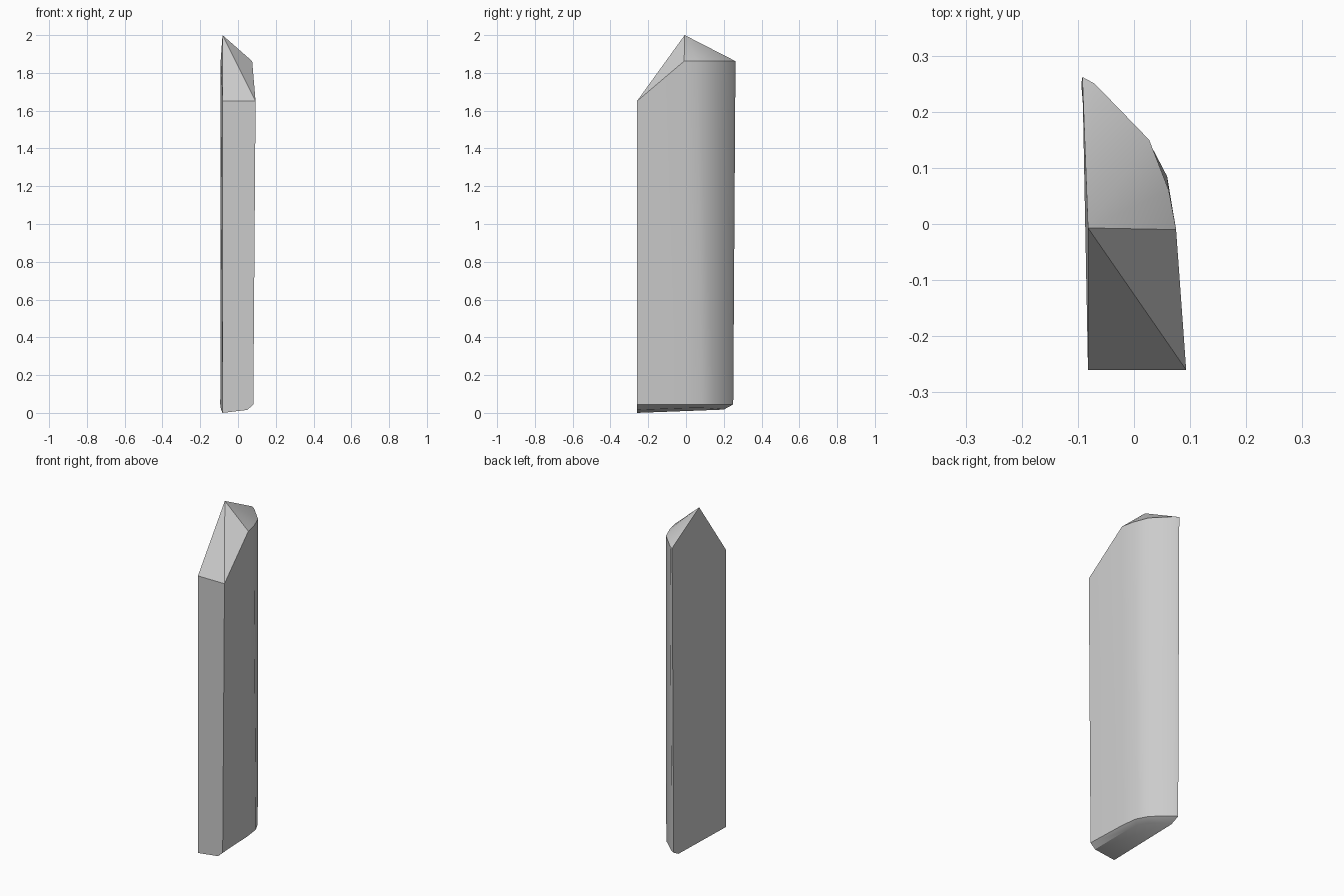
import bpy, bmesh, math

cube = bpy.data.objects.get("Cube")
if cube:
    bpy.data.objects.remove(cube, do_unlink=True)

stone = bpy.data.materials.new("plain grey")
stone.use_nodes = True
grey = (0.6, 0.6, 0.6, 1)
stone.diffuse_color = grey
stone.node_tree.nodes["Principled BSDF"].inputs["Base Color"].default_value = grey

# Plan outlines, from the flat front round the curved side to the back corner
shoulder = [(-.082, -.26), (.093, -.26), (.075, -.01), (.062, .06),
            (.027, .15), (-.07, .25), (-.092, .262)]
foot = [(-.082, -.26), (.081, -.26), (.071, -.01), (.059, .085),
        (.025, .15), (-.073, .24), (-.094, .25)]
base = [(-.082, -.26), (.05, -.26), (.043, -.01), (.035, .06),
        (.0, .12), (-.07, .195), (-.09, .2)]

bm = bmesh.new()


def ring(outline, height):
    return [bm.verts.new((x, y, height(x, y))) for x, y in outline]


top = ring(shoulder, lambda x, y: 1.65 if y < -.2 else 1.862)
low = ring(foot, lambda x, y: .015 if y < -.2 and x < 0 else .045)
bottom = ring(base, lambda x, y: .12 * (x + .082) + .04 * (y + .26))
apex = bm.verts.new((-.082, -.007, 2))

# Walls and the bevel round the foot
count = len(top)
for upper, lower in ((top, low), (low, bottom)):
    for i in range(count - 1):
        j = i + 1
        bm.faces.new((upper[i], lower[i], lower[j], upper[j]))

# Flat gabled side, base, and the facets rising to the point
bm.faces.new((apex, top[-1], low[-1], bottom[-1], bottom[0], low[0], top[0]))
bm.faces.new(bottom[::-1])
for i in range(count - 1):
    bm.faces.new((top[i], top[i + 1], apex))
bmesh.ops.recalc_face_normals(bm, faces=bm.faces)

mesh = bpy.data.meshes.new("pointed_slab")
bm.to_mesh(mesh)
bm.free()
mesh.materials.append(stone)
slab = bpy.data.objects.new("pointed_slab", mesh)
bpy.context.collection.objects.link(slab)

# Smooth the curved side, keep the crisp edges
bpy.ops.object.select_all(action="DESELECT")
slab.select_set(True)
bpy.context.view_layer.objects.active = slab
bpy.ops.object.shade_smooth_by_angle(angle=math.radians(30))
